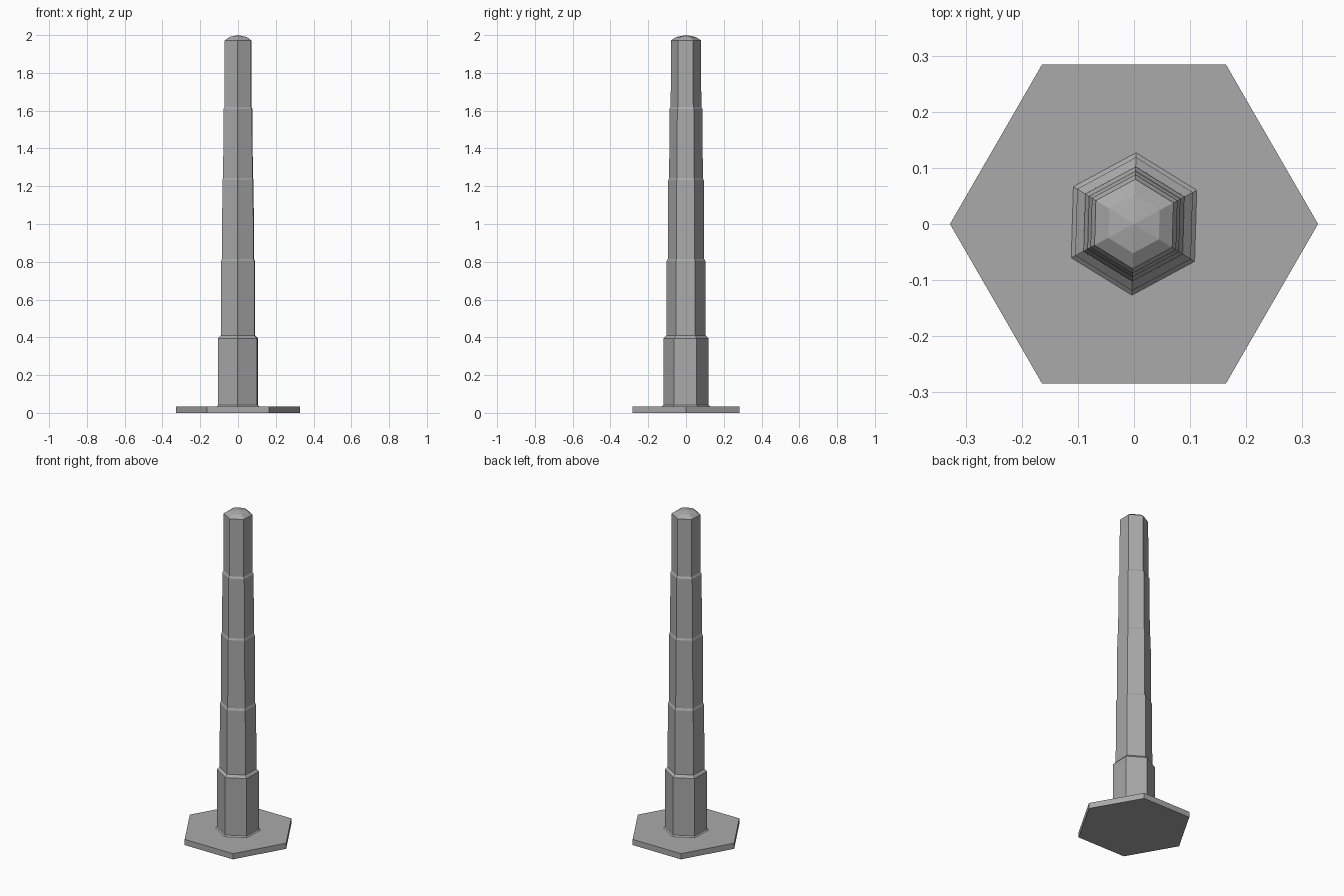
import bpy, bmesh, math

if "Cube" in bpy.data.objects:
    bpy.data.objects.remove(bpy.data.objects["Cube"], do_unlink=True)

grey = bpy.data.materials.new("grey metal")
grey.use_nodes = True
colour = (0.4, 0.4, 0.4, 1)
grey.diffuse_color = colour
grey.node_tree.nodes["Principled BSDF"].inputs["Base Color"].default_value = colour


def hex_lathe(name, profile, turn, apex=None):
    """Stack six-sided rings from (radius, height) pairs; close with a flat or a point."""
    bm = bmesh.new()
    rings = []
    for radius, z in profile:
        angles = [math.radians(turn + 60 * i) for i in range(6)]
        rings.append([bm.verts.new((radius * math.cos(a), radius * math.sin(a), z))
                      for a in angles])
    for low, high in zip(rings, rings[1:]):
        for i in range(6):
            j = (i + 1) % 6
            bm.faces.new((low[i], low[j], high[j], high[i]))
    bm.faces.new(rings[0][::-1])
    if apex is None:
        bm.faces.new(rings[-1])
    else:
        tip = bm.verts.new((0, 0, apex))
        for i in range(6):
            bm.faces.new((rings[-1][i], rings[-1][(i + 1) % 6], tip))
    mesh = bpy.data.meshes.new(name)
    bm.to_mesh(mesh)
    bm.free()
    mesh.materials.append(grey)
    obj = bpy.data.objects.new(name, mesh)
    bpy.context.collection.objects.link(obj)
    return obj


# Flat foot plate
hex_lathe("base_plate", [(0.328, 0), (0.328, 0.035)], 0)

# Stepped pole: weld collar, five narrowing sections, domed cap
pole = [(0.127, 0.03), (0.127, 0.035), (0.119, 0.042),
        (0.119, 0.395), (0.103, 0.41),
        (0.102, 0.803), (0.096, 0.815),
        (0.094, 1.232), (0.089, 1.243),
        (0.088, 1.608), (0.081, 1.62),
        (0.080, 1.972), (0.052, 1.99)]
hex_lathe("stepped_pole", pole, 28.3, apex=2.0)
